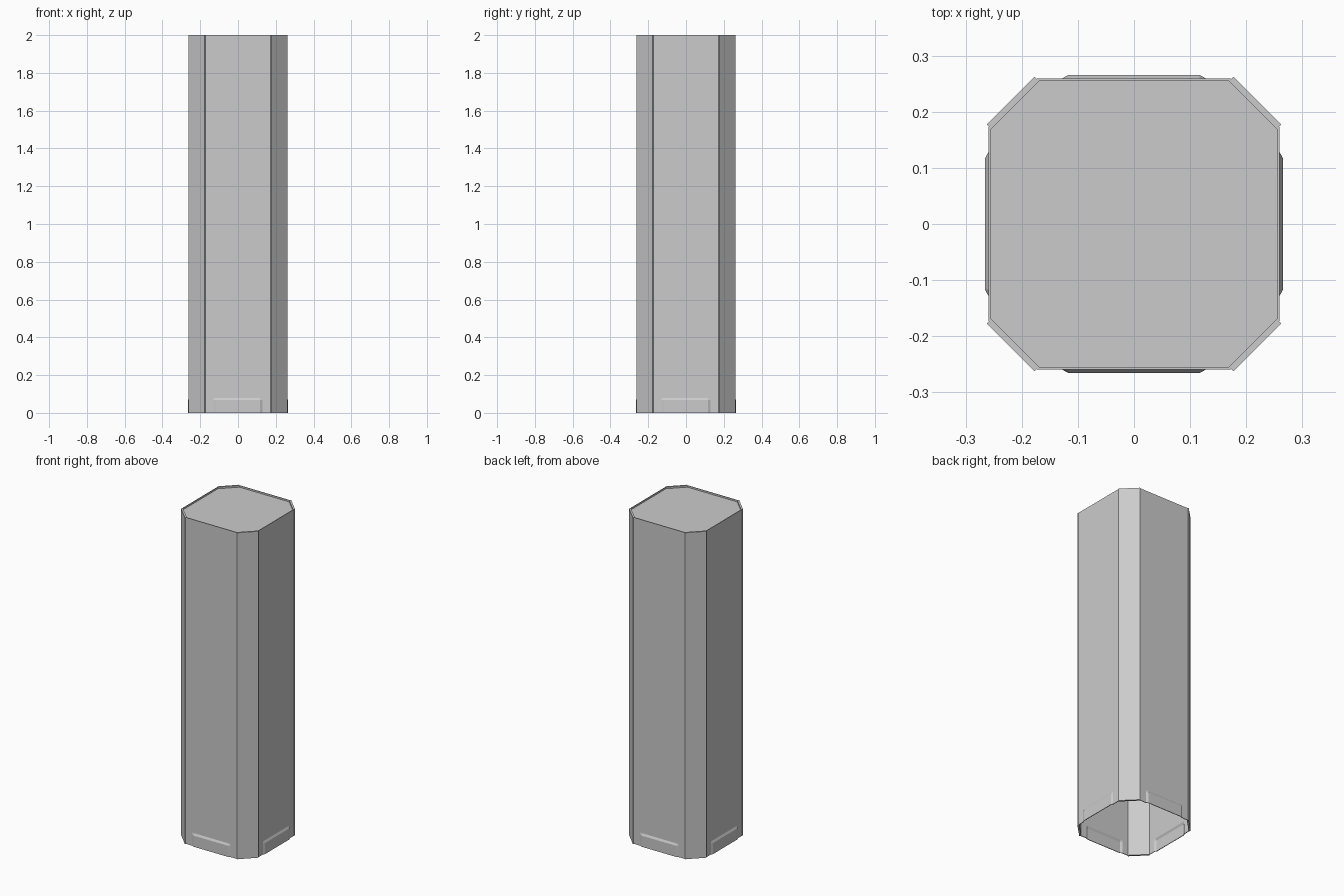
import bpy
import bmesh
from math import radians
from mathutils import Matrix, Vector

HEIGHT = 2.0
WALL = 0.259          # outer distance of the flat side panels
SHEET = 0.004         # side panel thickness
BULGE = 0.0065        # depth of the pressed foot recess
CAP_DROP = 0.01

cube = bpy.data.objects.get("Cube")
if cube:
    bpy.data.objects.remove(cube, do_unlink=True)

grey = bpy.data.materials.new("plain_grey")
grey.use_nodes = True
grey.diffuse_color = (0.6, 0.6, 0.6, 1)
grey.node_tree.nodes["Principled BSDF"].inputs["Base Color"].default_value = (0.6, 0.6, 0.6, 1)


def finish(bm, name):
    bmesh.ops.recalc_face_normals(bm, faces=bm.faces)
    mesh = bpy.data.meshes.new(name)
    bm.to_mesh(mesh)
    bm.free()
    mesh.materials.append(grey)
    obj = bpy.data.objects.new(name, mesh)
    bpy.context.collection.objects.link(obj)
    return obj


def prism(name, outline, z0, z1):
    bm = bmesh.new()
    face = bm.faces.new([bm.verts.new((x, y, z0)) for x, y in outline])
    ext = bmesh.ops.extrude_face_region(bm, geom=[face])["geom"]
    verts = [g for g in ext if isinstance(g, bmesh.types.BMVert)]
    bmesh.ops.translate(bm, verts=verts, vec=(0, 0, z1 - z0))
    return finish(bm, name)


# Sheet panel with a pressed, bevelled bulge at the foot, hollow from inside
def side_panel(name, turn):
    xs = [-0.173, -0.129, -0.117, 0.117, 0.129, 0.173]
    zs = [0, 0.068, 0.08, HEIGHT]
    bm = bmesh.new()

    def layer(inset):
        rows = []
        for j, z in enumerate(zs):
            row = []
            for i, x in enumerate(xs):
                raised = i in (2, 3) and j < 2
                y = -WALL + inset - (BULGE if raised else 0)
                row.append(bm.verts.new((x, y, z)))
            rows.append(row)
        for j in range(len(zs) - 1):
            for i in range(len(xs) - 1):
                bm.faces.new((rows[j][i], rows[j][i + 1], rows[j + 1][i + 1], rows[j + 1][i]))

    layer(0)
    layer(SHEET)
    rim = [e for e in bm.edges if e.is_boundary]
    bmesh.ops.bridge_loops(bm, edges=rim)
    bmesh.ops.transform(bm, matrix=Matrix.Rotation(turn, 4, 'Z'), verts=bm.verts)
    finish(bm, name)


for k, where in enumerate(("front", "left", "back", "right")):
    side_panel(where + "_panel", radians(90 * k))

# Thicker strips across the four corners, slightly proud of the panels
a, b, t = 0.177, 0.2625, 0.0078
strip = [Vector(p) for p in ((a, b), (b, a), (b - t, a - t), (a - t, b - t))]
for sx, side in ((1, "left"), (-1, "right")):
    for sy, end in ((1, "back"), (-1, "front")):
        prism(f"{end}_{side}_corner_strip", [(p.x * sx, p.y * sy) for p in strip], 0, HEIGHT)

# Top plate set just below the rim
u, v = WALL - SHEET, 0.169
prism("top_plate", [(v, u), (u, v), (u, -v), (v, -u), (-v, -u), (-u, -v), (-u, v), (-v, u)],
      HEIGHT - CAP_DROP - 0.006, HEIGHT - CAP_DROP)
